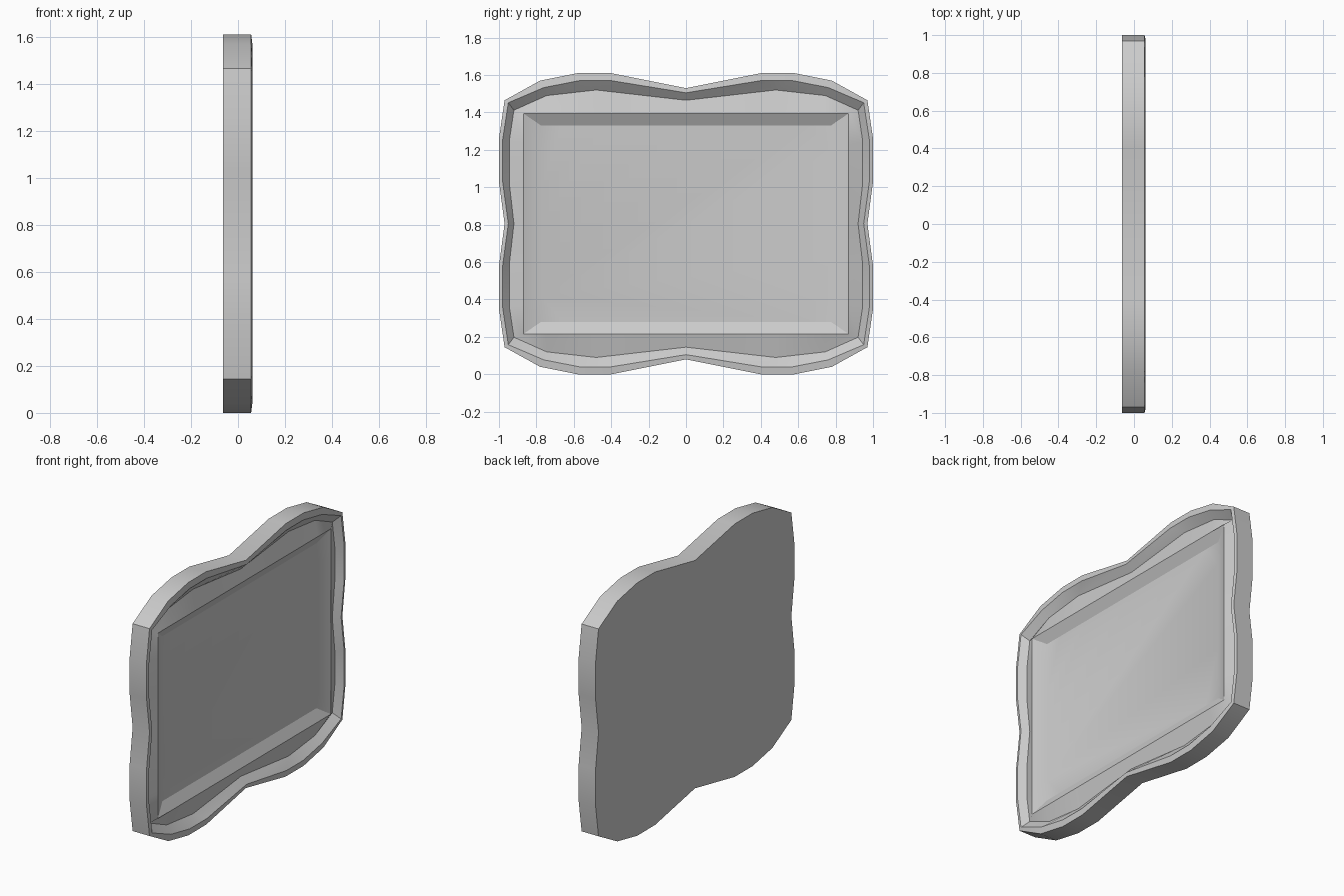
import bpy, bmesh

if "Cube" in bpy.data.objects:
    bpy.data.objects.remove(bpy.data.objects["Cube"])

MID = 0.805  # height of the frame centre

# Quarter outlines (y, z from centre): top middle -> corner -> side middle
OUTER = [(0, .725), (.40, .805), (.58, .805), (.78, .765), (.97, .66), (1, .455), (1, .225), (.97, 0)]
RIDGE = [(0, .70), (.40, .765), (.57, .765), (.76, .728), (.95, .647), (.98, .45), (.98, .222), (.95, 0)]
GROOVE = [(0, .66), (.48, .715), (.48, .715), (.745, .685), (.92, .607), (.945, .44), (.945, .22), (.92, 0)]


def rect(w, h):
    """Rectangle quarter with points matching the wavy outlines."""
    return [(0, h), (w * .55, h), (w * .55, h), (w * .85, h), (w, h), (w, h * .73), (w, h * .36), (w, 0)]


def full(q):
    """Mirror a quarter outline into a closed loop."""
    half = q + [(y, -z) for y, z in q[-2::-1]]
    return half + [(-y, z) for y, z in half[-2:0:-1]]


def build(name, rings, cap_first=False, cap_last=False):
    """Bridge a series of (x, quarter outline) rings into one object."""
    bm = bmesh.new()
    loops = [[bm.verts.new((x, y, z + MID)) for y, z in full(q)] for x, q in rings]
    n = len(loops[0])
    for a, b in zip(loops, loops[1:]):
        for i in range(n):
            j = (i + 1) % n
            bm.faces.new((a[j], a[i], b[i], b[j]))
    if cap_first:
        bm.faces.new(loops[0])
    if cap_last:
        bm.faces.new(loops[-1][::-1])
    bmesh.ops.remove_doubles(bm, verts=bm.verts, dist=1e-4)
    bmesh.ops.recalc_face_normals(bm, faces=bm.faces)
    # keep the visible front facing +x
    ref = max(bm.faces, key=lambda f: abs(f.normal.x) * f.calc_area())
    if (ref.normal.x > 0) == cap_first:
        bmesh.ops.reverse_faces(bm, faces=bm.faces)
    me = bpy.data.meshes.new(name)
    bm.to_mesh(me)
    bm.free()
    ob = bpy.data.objects.new(name, me)
    bpy.context.collection.objects.link(ob)
    bpy.ops.object.select_all(action='DESELECT')
    bpy.context.view_layer.objects.active = ob
    ob.select_set(True)
    bpy.ops.object.shade_smooth_by_angle(angle=0.44)
    return ob


# Wavy frame: flat back, side wall, raised rim, groove, inner lip
build("frame", [(-.063, OUTER), (.056, OUTER), (.061, RIDGE), (.02, GROOVE), (.045, rect(.87, .59))],
      cap_first=True)

# Recessed picture panel with bevelled border
build("picture_panel", [(.045, rect(.87, .59)), (.010, rect(.775, .525))], cap_last=True)
